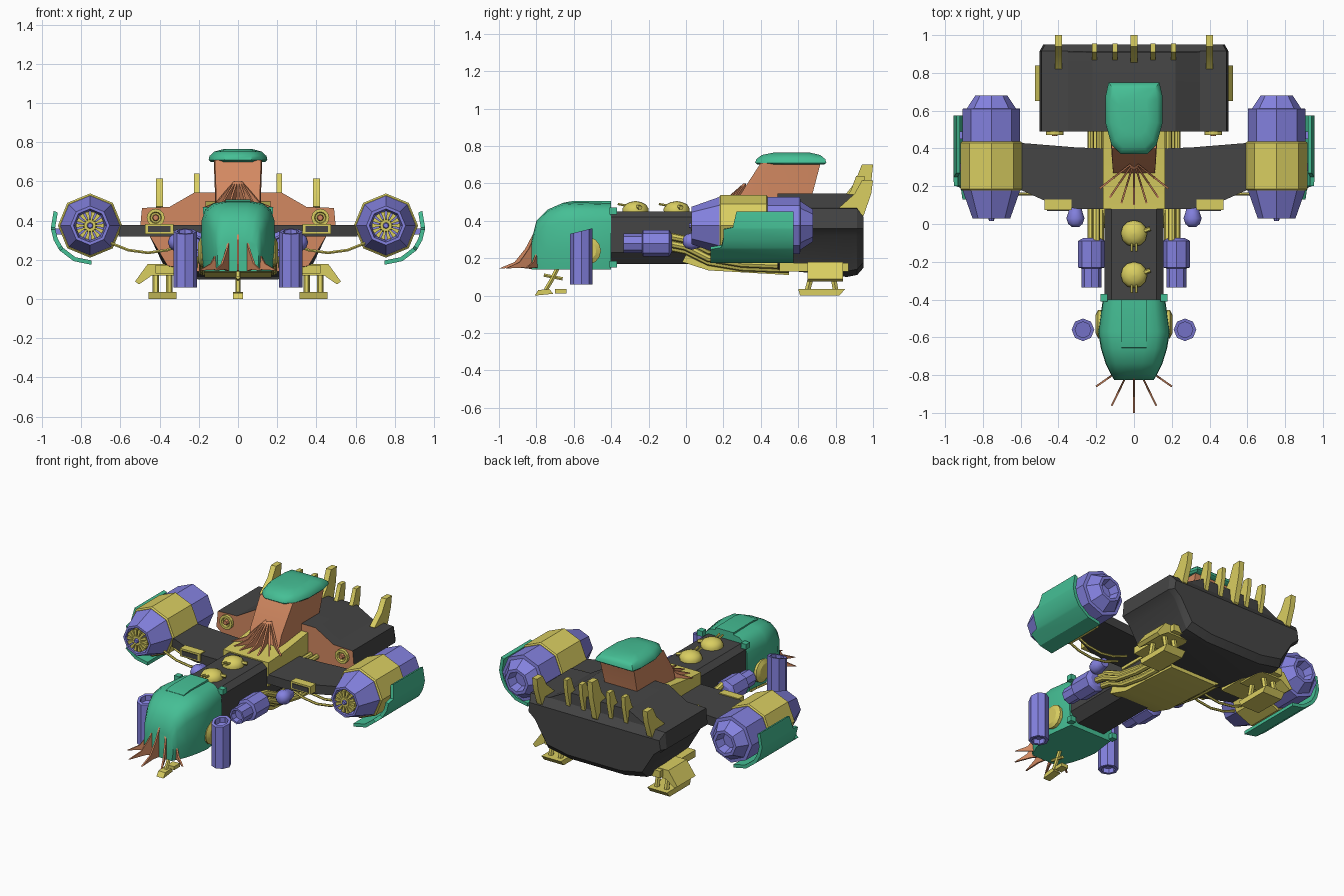
import bpy, bmesh, math
from mathutils import Vector

if "Cube" in bpy.data.objects:
    bpy.data.objects.remove(bpy.data.objects["Cube"])


def material(name, rgb):
    m = bpy.data.materials.new(name)
    m.use_nodes = True
    m.diffuse_color = (*rgb, 1)
    m.node_tree.nodes["Principled BSDF"].inputs["Base Color"].default_value = (*rgb, 1)
    return m


DARK = material("charcoal", (0.06, 0.06, 0.06))
GREEN = material("sea green", (0.06, 0.52, 0.3))
ORANGE = material("copper", (0.65, 0.25, 0.12))
YELLOW = material("mustard", (0.7, 0.62, 0.12))
PURPLE = material("lavender", (0.23, 0.22, 0.74))


def build(name, lofts, mats, mirror=False, rule=None, smooth=25):
    """One object from several lofts; each loft is a list of equal-sized rings."""
    bm = bmesh.new()
    for rings in lofts:
        vs = [[bm.verts.new(p) for p in r] for r in rings]
        n = len(vs[0])
        for a, b in zip(vs, vs[1:]):
            for i in range(n):
                j = (i + 1) % n
                bm.faces.new((a[i], a[j], b[j], b[i]))
        bm.faces.new(vs[0][::-1])
        bm.faces.new(vs[-1])
    bmesh.ops.recalc_face_normals(bm, faces=bm.faces)
    bm.normal_update()
    if rule:
        for f in bm.faces:
            f.material_index = rule(f)
    me = bpy.data.meshes.new(name)
    bm.to_mesh(me)
    bm.free()
    ob = bpy.data.objects.new(name, me)
    bpy.context.collection.objects.link(ob)
    for m in mats if isinstance(mats, list) else [mats]:
        me.materials.append(m)
    if mirror:
        ob.modifiers.new("Mirror", 'MIRROR').use_mirror_merge = False
    bpy.ops.object.select_all(action='DESELECT')
    ob.select_set(True)
    bpy.context.view_layer.objects.active = ob
    bpy.ops.object.shade_smooth_by_angle(angle=math.radians(smooth))
    return ob


def box(x0, x1, y0, y1, z0, z1):
    return [[(x0, y0, z), (x1, y0, z), (x1, y1, z), (x0, y1, z)] for z in (z0, z1)]


def side_prism(x0, x1, yz):
    return [[(x, y, z) for y, z in yz] for x in (x0, x1)]


def sym(half, y):
    """Closed cross-section at y from its +x half."""
    return [(x, y, z) for x, z in half] + [(-x, y, z) for x, z in reversed(half)]


def tube(pts, radii, sides=8):
    """Round loft along a path with a radius at each point."""
    pts = [Vector(p) for p in pts]
    if not isinstance(radii, list):
        radii = [radii] * len(pts)
    rings = []
    for i, (p, r) in enumerate(zip(pts, radii)):
        t = pts[min(i + 1, len(pts) - 1)] - pts[max(i - 1, 0)]
        if t.length < 1e-5 or len(set(radii)) > 1:
            t = pts[-1] - pts[0]
        q = t.to_track_quat('Z', 'Y')
        rings.append([p + q @ Vector((r * math.cos(a), r * math.sin(a), 0))
                      for a in (math.tau * k / sides for k in range(sides))])
    return rings


def y_lathe(x, z, prof, sides=8):
    return tube([(x, y, z) for y, r in prof], [r for y, r in prof], sides)


def spike_fan(name, y0, spikes, prof):
    """Thin curved blades fanned out around a vertical axis."""
    lofts = []
    for deg, reach in spikes:
        a = math.radians(deg)
        d, side = Vector((math.sin(a), -math.cos(a), 0)), Vector((math.cos(a), math.sin(a), 0))
        lofts.append([[Vector((0, y0, z)) + d * r * reach + side * s for r, z in prof]
                      for s in (-0.005, 0.005)])
    build(name, lofts, ORANGE)


# Rear hull with copper front bulkhead
def hull(y, low, top, k=1):
    return sym([(0.2 * k, low), (0.36 * k, low + 0.03), (0.45 * k, 0.32), (0.5 * k, 0.36),
                (0.49 * k, min(top, 0.465)), (0.35 * k, min(top, 0.47)), (0.22 * k, top)], y)


build("rear_hull", [[hull(0.49, 0.14, 0.545), hull(0.86, 0.1, 0.545), hull(0.91, 0.11, 0.54),
                     hull(0.915, 0.11, 0.47), hull(0.95, 0.15, 0.42, 0.96)]],
      [DARK, ORANGE], rule=lambda f: int(f.normal.y < -0.7))
build("bulkhead_ring", [y_lathe(0.42, 0.415, [(0.49, 0.046), (0.47, 0.046), (0.47, 0.03), (0.485, 0.026)], 12)],
      YELLOW, True)
build("bulkhead_port", [y_lathe(0.42, 0.415, [(0.484, 0.018), (0.465, 0.014)], 8)], ORANGE, True)

# Fins along the top rear edge
FIN = [(0.82, 0.5), (0.9, 0.6), (0.94, 0.7), (1.0, 0.7), (0.99, 0.6), (0.95, 0.44), (0.9, 0.4)]
fins = []
for x, drop, k in ((0, 0, 1), (0.1, 0.06, 0.75), (-0.1, 0.06, 0.75), (0.21, 0.06, 0.75),
                   (-0.21, 0.06, 0.75), (0.4, 0.085, 1), (-0.4, 0.085, 1)):
    fins.append(side_prism(x - 0.018 * k, x + 0.018 * k,
                           [(0.82 + (y - 0.82) * k, z - drop * (z - 0.4) / 0.3) for y, z in FIN]))
build("tail_fins", fins, YELLOW)

# Neck fuselage, saddle and belly plate
neck = [(0.1, 0.17), (0.155, 0.23), (0.155, 0.42), (0.12, 0.45)]
build("neck", [[sym(neck, -0.42), sym(neck, 0.5)]], DARK)
build("saddle", [side_prism(-0.165, 0.165, [(0.08, 0.3), (0.08, 0.457), (0.22, 0.465), (0.5, 0.5), (0.5, 0.3)])], YELLOW)
build("belly_plate", [side_prism(-0.17, 0.17, [(-0.02, 0.18), (0.12, 0.135), (0.55, 0.11), (0.55, 0.2), (0.0, 0.22)])], YELLOW)

# Neck turrets
for n, y in enumerate((-0.05, -0.27)):
    lofts = [tube([(0, y, z) for z in (0.44, 0.465, 0.488, 0.5, 0.505)], [0.068, 0.07, 0.056, 0.03, 0.005], 12)]
    lofts += [tube([(x, y - 0.03, 0.478), (x, y - 0.095, 0.49)], 0.007, 6) for x in (-0.012, 0.012)]
    lofts.append(tube([(0.02, y, 0.48), (0.085, y + 0.025, 0.47)], 0.012, 6))
    build("neck_turret_%d" % n, lofts, YELLOW, smooth=35)


# Nose
def nose(y, w, top, low=0.14):
    h = top - low
    return sym([(0.92 * w, low), (w, low + 0.3 * h), (0.98 * w, low + 0.72 * h),
                (0.88 * w, low + 0.88 * h), (0.65 * w, low + 0.97 * h), (0.3 * w, top)], y)


build("nose", [[nose(-0.4, 0.165, 0.495), nose(-0.57, 0.19, 0.5), nose(-0.66, 0.175, 0.495),
                nose(-0.74, 0.15, 0.46), nose(-0.8, 0.12, 0.4), nose(-0.825, 0.105, 0.3)]],
      GREEN, smooth=35)
build("nose_hatch", [side_prism(-0.065, 0.065, [(-0.66, 0.47), (-0.655, 0.497), (-0.6, 0.507), (-0.4, 0.505), (-0.4, 0.47)])], GREEN)
build("nose_latches", [box(0.14, 0.178, -0.41, -0.37, z, z + 0.035) for z in (0.15, 0.435)], GREEN, True)
build("nose_side_disc", [tube([(0.15, -0.53, 0.24), (0.19, -0.53, 0.24), (0.203, -0.53, 0.24)], [0.075, 0.075, 0.05], 14)],
      YELLOW, True)
spike_fan("nose_spikes", -0.72, [(0, 0.28), (26, 0.27), (-26, 0.27), (55, 0.245), (-55, 0.245)],
          [(0.33, 0.14), (0.33, 0.34), (0.5, 0.25), (0.7, 0.18), (1, 0.145), (0.6, 0.15)])

# Hollow upright tubes beside the nose
build("nose_tube", [[[(p.x, p.y, p.z + (0.25 * (p.y + 0.56) if p.z > 0.2 else 0)) for p in ring] for ring in
                     tube([(0.27, -0.56, z) for z in (0.09, 0.06, 0.06, 0.345, 0.345, 0.31)],
                          [0.042, 0.042, 0.06, 0.06, 0.042, 0.042], 8)]], PURPLE, True)

# Nose gear
build("nose_gear", [tube([(0, -0.68, 0.16), (0, -0.72, 0.08), (0, -0.75, 0.03)], 0.013, 6),
                    tube([(0, -0.66, 0.09), (0, -0.76, 0.11)], 0.01, 6),
                    box(-0.025, 0.025, -0.7, -0.64, 0.012, 0.035),
                    side_prism(-0.025, 0.025, [(-0.81, 0.0), (-0.79, 0.03), (-0.73, 0.035), (-0.71, 0.01)])], YELLOW)

# Control tower with domed cap and spikes
build("tower", [[[(s * x, y, z) for s, y in ((-1, y0), (1, y0), (1.05, y0 + 0.06), (1.05, y1), (-1.05, y1), (-1.05, y0 + 0.06))]
                 for x, y0, y1, z in ((0.11, 0.26, 0.66, 0.44), (0.112, 0.29, 0.675, 0.54), (0.118, 0.4, 0.72, 0.71))]], ORANGE)
CAP = [(-0.07, 0.37), (0.07, 0.37), (0.12, 0.42), (0.15, 0.53), (0.15, 0.68), (0.135, 0.75),
       (-0.135, 0.75), (-0.15, 0.68), (-0.15, 0.53), (-0.12, 0.42)]
build("tower_cap", [[[(x * k, 0.57 + (y - 0.57) * k, z) for x, y in CAP]
                     for k, z in ((0.93, 0.7), (1, 0.71), (0.97, 0.73), (0.82, 0.752), (0.5, 0.765))]], GREEN, smooth=40)
spike_fan("tower_spikes", 0.33, [(a, 0.23) for a in (-52, -34, -17, 0, 17, 34, 52)],
          [(0.1, 0.46), (0.1, 0.6), (0.35, 0.55), (0.6, 0.495), (1, 0.465)])

# Wings with leading-edge intakes
WING = [(0.15, 0.08), (0.3, 0.08), (0.42, 0.1), (0.61, 0.185), (0.61, 0.43), (0.3, 0.405), (0.15, 0.4)]
build("wing", [[[(x, y, z) for x, y in WING] for z in (0.318, 0.378)]], DARK, True)
build("wing_intake", [box(0.33, 0.475, 0.075, 0.13, 0.332, 0.384)], YELLOW, True)
build("intake_opening", [box(0.345, 0.46, 0.07, 0.078, 0.342, 0.373)], DARK, True)

# Engine nacelles
NX, NZ = 0.755, 0.375
build("nacelle_front", [y_lathe(NX, NZ, [(0.07, 0.075), (0.03, 0.085), (0.03, 0.1), (0.18, 0.153)])], PURPLE, True)
build("nacelle_band", [y_lathe(NX, NZ, [(0.178, 0.155), (0.185, 0.164), (0.43, 0.164), (0.436, 0.155)])], YELLOW, True)
build("nacelle_rear", [y_lathe(NX, NZ, [(0.43, 0.152), (0.61, 0.152), (0.612, 0.13), (0.68, 0.085), (0.68, 0.065), (0.62, 0.05)])],
      PURPLE, True)
blades = [y_lathe(NX, NZ, [(0.05, 0.035), (0.028, 0.03)], 10)]
for i in range(14):
    a = math.tau * i / 14
    blades.append([[(NX + r * math.cos(a + t), y, NZ + r * math.sin(a + t)) for r, t in
                    ((0.025, -0.15), (0.072, -0.15), (0.072, 0.15), (0.025, 0.15))] for y in (0.075, 0.03)])
build("nacelle_fan", blades, YELLOW, True)
build("fan_hub", [y_lathe(NX, NZ, [(0.04, 0.02), (0.015, 0.012)])], PURPLE, True)

# Curved shields outside the nacelles
shield = []
for deg, y0 in ((22, 0.27), (-3, 0.25), (-6, 0.2), (-22, 0.2), (-36, 0.19), (-40, 0.13), (-65, 0.13), (-92, 0.13)):
    c, s = math.cos(math.radians(deg)), math.sin(math.radians(deg))
    shield.append([(NX + r * c, y, NZ + r * s) for r, y in ((0.178, y0), (0.2, y0), (0.2, 0.575), (0.178, 0.575))])
build("nacelle_shield", [shield], GREEN, True)
build("shield_bracket", [box(0.87, 0.945, y, y + 0.04, 0.33, 0.36) for y in (0.28, 0.45)], PURPLE, True)

# Neck thrusters and ball joints
build("neck_thruster", [y_lathe(0.225, 0.28, [(-0.3, 0.035), (-0.335, 0.04), (-0.335, 0.052), (-0.235, 0.052),
                                              (-0.23, 0.072), (-0.09, 0.072), (-0.075, 0.045)])], PURPLE, True)
build("ball_joint", [y_lathe(0.31, 0.29, [(-0.015, 0.02), (0.0, 0.038), (0.03, 0.048), (0.06, 0.038), (0.1, 0.03)], 10)],
      PURPLE, True, smooth=50)

# Pipes and hanging cables
build("neck_pipes", [tube([(x, -0.1, z), (x, 0.0, z - 0.02), (x, 0.12, z - 0.08), (x, 0.3, z - 0.11), (x, 0.55, z - 0.12)], 0.02)
                     for x, z in ((0.18, 0.26), (0.225, 0.28), (0.2, 0.32))], YELLOW, True)
build("upper_pipes", [tube([(x, 0.38, 0.36), (x, 0.52, 0.36)], 0.017) for x in (0.185, 0.23)], YELLOW, True)
build("wing_cables", [tube([(0.26, y, 0.29), (0.36, y, 0.25), (0.46, y, 0.236), (0.56, y, 0.25), (0.66, y, 0.29)], 0.008, 6)
                      for y in (0.16, 0.24)], YELLOW, True)

# Rear landing gear
ARM = [(0.28, 0.18), (0.46, 0.18), (0.525, 0.09), (0.505, 0.075), (0.44, 0.12), (0.28, 0.12)]
gear = [[[(x, y, z) for x, z in ARM] for y in (0.65, 0.84)], box(0.26, 0.42, 0.5, 0.87, 0.13, 0.175)]
for x in (0.35, 0.42):
    gear += [tube([(x, 0.68, 0.14), (x, 0.65, 0.03)], 0.017, 6), tube([(x, 0.78, 0.14), (x, 0.8, 0.03)], 0.017, 6)]
    gear.append(side_prism(x - 0.036, x + 0.036, [(0.61, 0), (0.6, 0.035), (0.85, 0.035), (0.82, 0)]))
build("landing_gear", gear, YELLOW, True)
